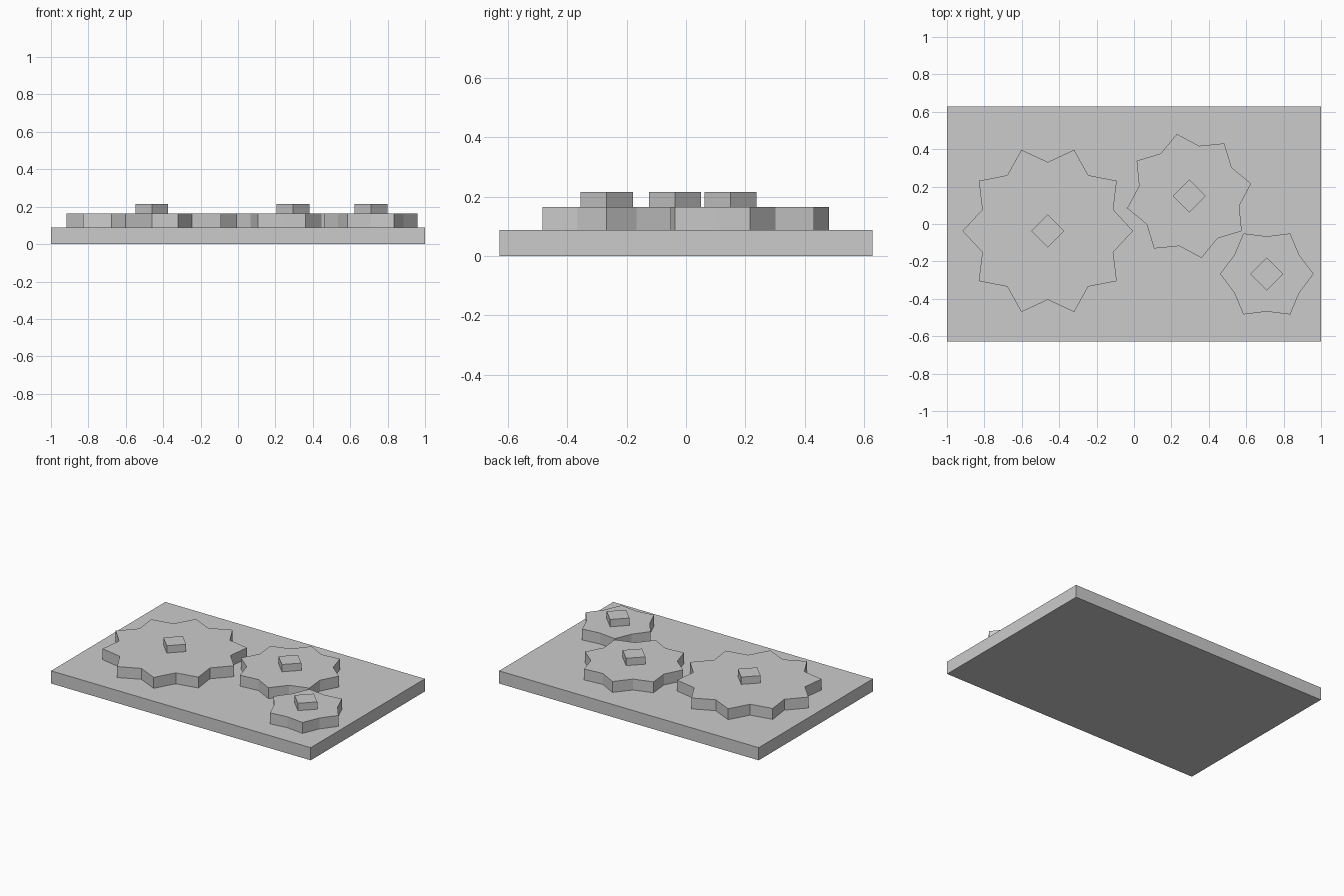
import bpy
import bmesh
from math import cos, sin, pi

cube = bpy.data.objects.get("Cube")
if cube:
    bpy.data.objects.remove(cube, do_unlink=True)

# Single grey finish
grey = bpy.data.materials.new("plain_grey")
grey.use_nodes = True
grey.diffuse_color = (0.6, 0.6, 0.6, 1)
grey.node_tree.nodes["Principled BSDF"].inputs["Base Color"].default_value = (0.6, 0.6, 0.6, 1)

BASE_TOP, GEAR_TOP, PEG_TOP = 0.088, 0.164, 0.215


def prism(name, outline, bottom, top, location=(0, 0)):
    """Extrude a flat outline from bottom to top."""
    bm = bmesh.new()
    face = bm.faces.new([bm.verts.new((x, y, bottom)) for x, y in outline])
    extruded = bmesh.ops.extrude_face_region(bm, geom=[face], use_keep_orig=True)
    for v in extruded["geom"]:
        if isinstance(v, bmesh.types.BMVert):
            v.co.z = top
    bmesh.ops.recalc_face_normals(bm, faces=bm.faces)
    mesh = bpy.data.meshes.new(name)
    bm.to_mesh(mesh)
    bm.free()
    mesh.materials.append(grey)
    obj = bpy.data.objects.new(name, mesh)
    obj.location = (*location, 0)
    bpy.context.collection.objects.link(obj)
    return obj


def star(teeth, outer, inner, turn=0):
    """Outline alternating between tooth tips and valleys."""
    return [((inner if i % 2 else outer) * cos(turn + i * pi / teeth),
             (inner if i % 2 else outer) * sin(turn + i * pi / teeth))
            for i in range(2 * teeth)]


# Base plate
prism("base_plate", [(-1, -0.628), (1, -0.628), (1, 0.628), (-1, 0.628)], 0, BASE_TOP)

# Gears, each with a square peg: name, centre, teeth, outer, inner, turn
gears = [
    ("large", (-0.461, -0.037), 10, 0.456, 0.368, 0),
    ("medium", (0.295, 0.15), 8, 0.338, 0.273, pi / 16),
    ("small", (0.71, -0.267), 6, 0.25, 0.201, 0),
]
diamond = [(0.088 * cos(i * pi / 2), 0.088 * sin(i * pi / 2)) for i in range(4)]
for name, centre, teeth, outer, inner, turn in gears:
    prism(name + "_gear", star(teeth, outer, inner, turn), BASE_TOP, GEAR_TOP, centre)
    prism(name + "_gear_peg", diamond, GEAR_TOP, PEG_TOP, centre)
